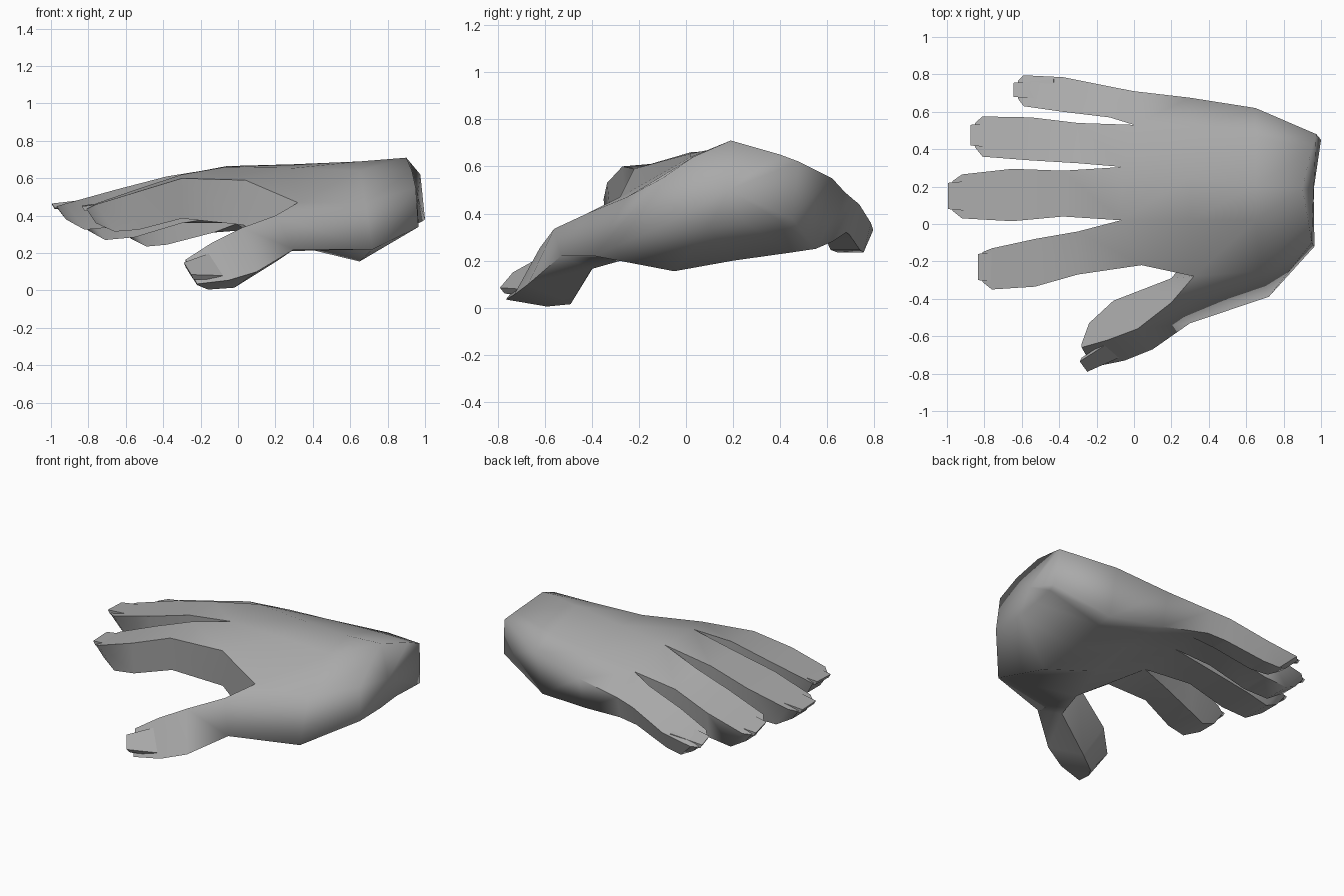
import bpy, bmesh, math
from mathutils import Vector

if "Cube" in bpy.data.objects:
    bpy.data.objects.remove(bpy.data.objects["Cube"])

grey = bpy.data.materials.new("skin grey")
grey.diffuse_color = (0.4, 0.4, 0.4, 1)
grey.use_nodes = True
grey.node_tree.nodes["Principled BSDF"].inputs["Base Color"].default_value = grey.diffuse_color


def finish(name, bm, angle, soft_from_x=9):
    """Make an object: smooth faces, hard edges on fingers and nails only."""
    bmesh.ops.recalc_face_normals(bm, faces=bm.faces)
    for f in bm.faces:
        f.smooth = True
    for e in bm.edges:
        x = (e.verts[0].co.x + e.verts[1].co.x) / 2
        e.smooth = x > soft_from_x or e.calc_face_angle(0) < math.radians(angle)
    mesh = bpy.data.meshes.new(name)
    bm.to_mesh(mesh)
    bm.free()
    mesh.materials.append(grey)
    bpy.context.collection.objects.link(bpy.data.objects.new(name, mesh))


def skin(bm, rings):
    """Bridge consecutive vertex rings with quads."""
    n = len(rings[0])
    for a, b in zip(rings, rings[1:]):
        for i in range(n):
            j = (i + 1) % n
            bm.faces.new((a[i], a[j], b[j], b[i]))


def ring(bm, points):
    return [bm.verts.new(p) for p in points]


def nail(name, quad, inward):
    """Thin wedge: root sunk in the finger, tip free."""
    bm = bmesh.new()
    top = ring(bm, quad)
    low = ring(bm, [Vector(p) + Vector(inward) for p in quad])
    skin(bm, [top, low])
    bm.faces.new(top)
    bm.faces.new(low)
    finish(name, bm, 20)


# Palm rings, knuckles to wrist: five top points front to back,
# then five underside points back to front
palm = [
    [(.04, -.22, .59), (-.07, .02, .66), (-.06, .305, .665), (0, .53, .56), (0, .71, .46),
     (0, .68, .32), (0, .53, .36), (-.06, .305, .40), (-.07, .02, .39), (.03, -.2, .35)],
    [(.32, -.28, .47), (.3, .02, .655), (.3, .25, .675), (.3, .5, .59), (.3, .675, .49),
     (.3, .62, .28), (.3, .5, .29), (.3, .28, .29), (.3, .02, .24), (.24, -.24, .21)],
    [(.68, -.25, .47), (.65, .02, .64), (.65, .2, .69), (.65, .47, .62), (.65, .62, .55),
     (.65, .55, .25), (.65, .45, .235), (.65, .2, .2), (.65, -.05, .155), (.72, -.39, .22)],
    [(.95, -.1, .55), (.93, .03, .64), (.9, .19, .71), (.95, .4, .65), (.975, .48, .62),
     (1, .45, .38), (.985, .4, .37), (.965, .25, .36), (.96, .1, .34), (.965, -.12, .34)],
]
bm = bmesh.new()
rings = [ring(bm, r) for r in palm]
skin(bm, rings)

# Wrist cap as a fan, so its shading rolls over the rim
hub = bm.verts.new((.96, .18, .5))
for i in range(10):
    bm.faces.new((rings[3][i], rings[3][(i + 1) % 10], hub))

# Finger sections: x, low y, high y, top z at low y, top z at high y, bottom z
fingers = {
    "index": [(-.3, -.27, -.04, .60, .62, .385), (-.53, -.335, -.08, .53, .545, .325),
              (-.76, -.35, -.13, .46, .465, .315), (-.81, -.31, -.15, .435, .44, .36)],
    "middle": [(-.38, .04, .285, .61, .605, .39), (-.65, .015, .295, .54, .535, .34),
               (-.92, .03, .265, .465, .46, .325), (-.97, .07, .23, .45, .445, .38)],
    "ring": [(-.3, .325, .54, .585, .53, .36), (-.55, .34, .57, .515, .455, .285),
             (-.81, .36, .575, .435, .39, .27), (-.85, .41, .54, .41, .38, .32)],
    "little": [(-.13, .57, .735, .52, .44, .31), (-.38, .6, .785, .45, .36, .245),
               (-.59, .63, .795, .375, .33, .235), (-.62, .67, .765, .355, .325, .275)],
}
base = rings[0]
for i, secs in enumerate(fingers.values()):
    rows = [[base[i], base[i + 1], base[8 - i], base[9 - i]]]
    for k, (x, a, b, ta, tb, u) in enumerate(secs):
        n = (b - a) * (.25 if i == 3 else .1)
        xu = x + (0, 0, .1, .05)[k]          # underside ends short of the tip
        rows.append(ring(bm, [(x, a, ta), (x, b, tb), (xu, b - n, u),
                              (xu, a + (b - a) * .08, u)]))
    skin(bm, rows)
    bm.faces.new(rows[-1])

# Thumb grows from the front side of the palm
top1, top2, low1, low2 = rings[1][0], rings[2][0], rings[1][9], rings[2][9]
bm.faces.remove(bm.faces.get((top1, top2, low2, low1)))
# Sections: front edge, top ridge, back edge, underside
thumb = [ring(bm, s) for s in [
    [(.3, -.53, .22), (.2, -.42, .40), (.2, -.29, .34), (.22, -.40, .165)],
    [(.1, -.67, .10), (.02, -.56, .335), (-.11, -.41, .2), (-.02, -.49, .015)],
    [(-.05, -.73, .055), (-.14, -.62, .255), (-.24, -.53, .12), (-.16, -.59, .005)],
    [(-.22, -.765, .035), (-.28, -.66, .165), (-.28, -.64, .13), (-.22, -.68, .03)],
]]
f, t, b, u = thumb[0]
for face in [(low2, top2, t, f), (top2, top1, t), (top1, b, t),
             (top1, low1, u, b), (low1, low2, f, u)]:
    bm.faces.new(face)
skin(bm, thumb)
bm.faces.new(thumb[-1])
finish("hand", bm, 45, .28)

# Nails reach just past each fingertip
for name, secs in fingers.items():
    x, a, b, ta, tb, u = secs[-1]
    nail(name + "_nail", [(x + .19, a - .01, ta + .04), (x - .025, a + .01, ta + .015),
                          (x - .025, b - .01, tb + .015), (x + .19, b + .01, tb + .04)],
         (.015, 0, -.025))
nail("thumb_nail", [(-.08, -.715, .08), (-.25, -.79, .085),
                    (-.29, -.735, .15), (-.15, -.645, .2)], (.01, .02, -.025))
